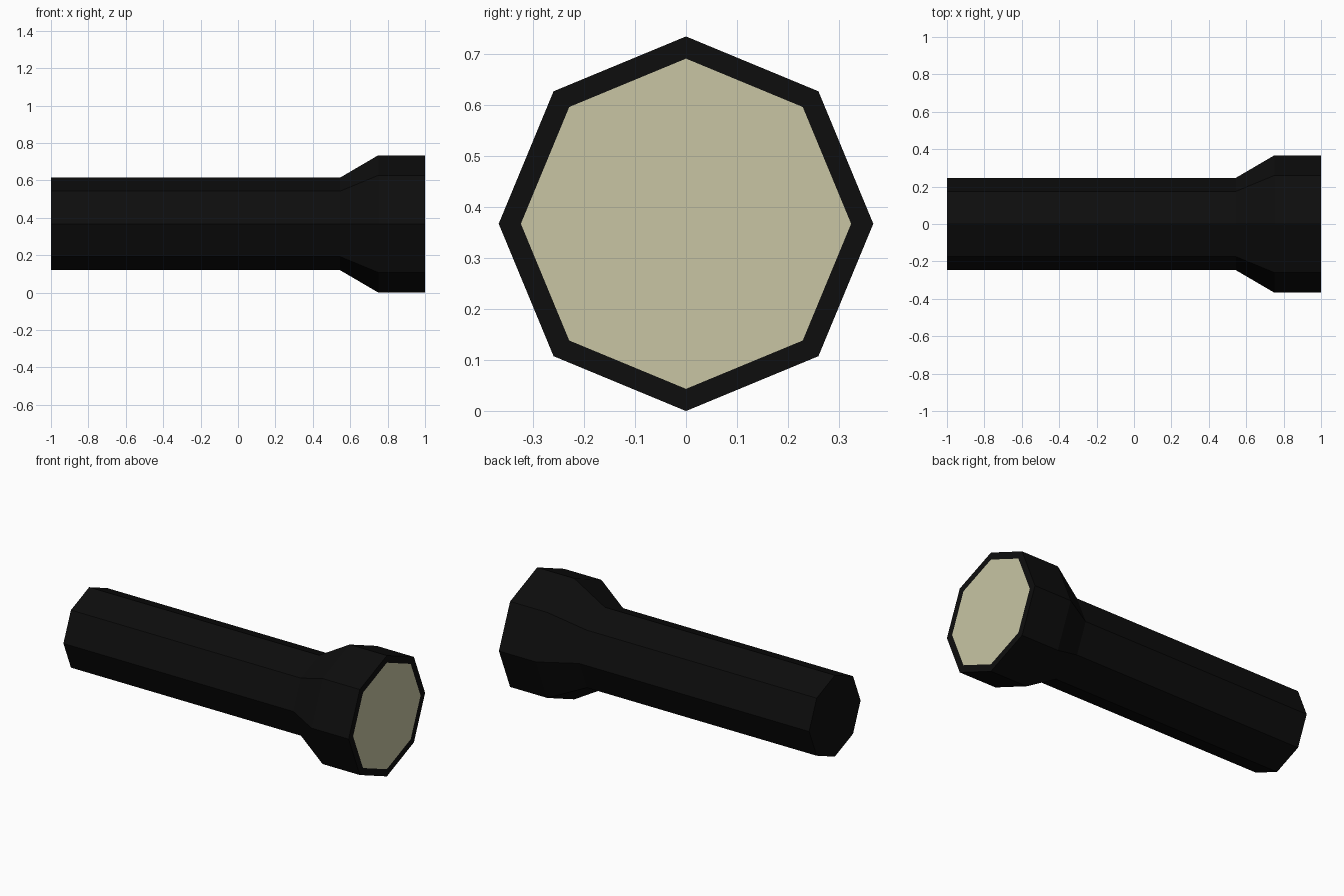
import bpy, bmesh, math

if "Cube" in bpy.data.objects:
    bpy.data.objects.remove(bpy.data.objects["Cube"])

SIDES = 8
AXIS_Z = 0.367


def material(name, rgb):
    m = bpy.data.materials.new(name)
    m.diffuse_color = (*rgb, 1)
    m.use_nodes = True
    m.node_tree.nodes["Principled BSDF"].inputs["Base Color"].default_value = m.diffuse_color
    return m


black = material("matte black", (0.004, 0.004, 0.004))
cream = material("pale cream", (0.58, 0.56, 0.37))


def lathe(name, profile, mat):
    """Octagonal solid along x from (x, radius) rings, capped at both ends."""
    bm = bmesh.new()
    rings = []
    for x, r in profile:
        rings.append([bm.verts.new((x, r * math.sin(a), AXIS_Z + r * math.cos(a)))
                      for a in (2 * math.pi * i / SIDES for i in range(SIDES))])
    for a, b in zip(rings, rings[1:]):
        for i in range(SIDES):
            j = (i + 1) % SIDES
            bm.faces.new((a[i], a[j], b[j], b[i]))
    bm.faces.new(rings[0])
    bm.faces.new(rings[-1])
    bmesh.ops.recalc_face_normals(bm, faces=bm.faces)
    me = bpy.data.meshes.new(name)
    bm.to_mesh(me)
    bm.free()
    me.materials.append(mat)
    ob = bpy.data.objects.new(name, me)
    bpy.context.collection.objects.link(ob)
    return ob


# Handle tube, flared neck and lamp head in one shell
torch = lathe("torch_body", [(-1, 0.247), (0.545, 0.247), (0.75, 0.367), (1, 0.367)], black)

# Lens: the front cap is inset, leaving a black rim
torch.data.materials.append(cream)
bm = bmesh.new()
bm.from_mesh(torch.data)
front = max(bm.faces, key=lambda f: f.calc_center_median().x)
bmesh.ops.inset_region(bm, faces=[front], thickness=0.047 * math.cos(math.pi / SIDES))
front.material_index = 1
bm.to_mesh(torch.data)
bm.free()
